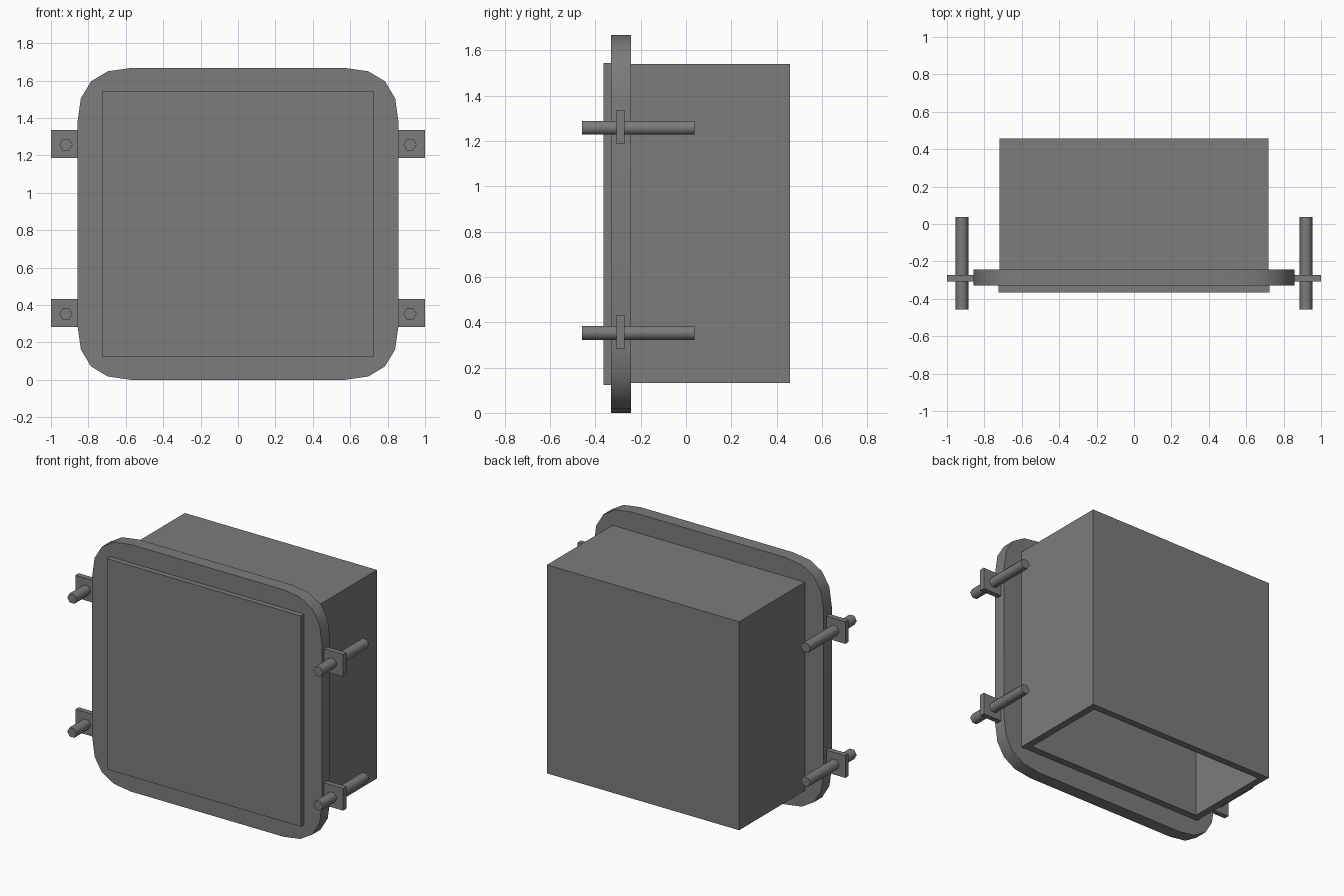
import bpy
import bmesh
import math

cube = bpy.data.objects.get("Cube")
if cube:
    bpy.data.objects.remove(cube, do_unlink=True)

grey = bpy.data.materials.new("mid grey")
grey.use_nodes = True
COLOUR = (0.2, 0.2, 0.2, 1)
grey.diffuse_color = COLOUR
grey.node_tree.nodes["Principled BSDF"].inputs["Base Color"].default_value = COLOUR


def finish(name, bm, smooth=None):
    bmesh.ops.recalc_face_normals(bm, faces=bm.faces)
    mesh = bpy.data.meshes.new(name)
    bm.to_mesh(mesh)
    bm.free()
    mesh.materials.append(grey)
    obj = bpy.data.objects.new(name, mesh)
    bpy.context.collection.objects.link(obj)
    if smooth:
        bpy.ops.object.select_all(action='DESELECT')
        obj.select_set(True)
        bpy.context.view_layer.objects.active = obj
        bpy.ops.object.shade_smooth_by_angle(angle=math.radians(smooth))
    return obj


def prism(name, outline, y0, y1, smooth=None):
    """Extrude an (x, z) outline from y0 to y1."""
    bm = bmesh.new()
    face = bm.faces.new([bm.verts.new((x, y0, z)) for x, z in outline])
    new = bmesh.ops.extrude_face_region(bm, geom=[face])["geom"]
    verts = [v for v in new if isinstance(v, bmesh.types.BMVert)]
    bmesh.ops.translate(bm, vec=(0, y1 - y0, 0), verts=verts)
    return finish(name, bm, smooth)


def rect(x0, x1, z0, z1):
    return [(x0, z0), (x1, z0), (x1, z1), (x0, z1)]


# Rounded flange: each corner is a quadratic curve in four steps
W, H, R, STEPS = 0.858, 1.668, 0.288, 4
outline = []
for sx, sz in ((1, 1), (-1, 1), (-1, -1), (1, -1)):
    corner = []
    for i in range(STEPS + 1):
        t = i / STEPS
        corner.append((sx * (W - R * t * t),
                       H / 2 + sz * (H / 2 - R * (1 - t) ** 2)))
    outline += corner if sx * sz > 0 else corner[::-1]
prism("flange", outline, -0.33, -0.242, 35)

# Raised front panel
prism("front_panel", rect(-0.725, 0.725, 0.122, 1.545), -0.365, -0.33)

# Hollow housing, open at the bottom
WALL = 0.048
Y0, Y1, Z0, Z1 = -0.242, 0.458, 0.132, 1.54
bm = bmesh.new()
bmesh.ops.create_cube(bm, size=1)
for v in bm.verts:
    v.co.x *= 1.436
    v.co.y = (Y0 + Y1) / 2 + v.co.y * (Y1 - Y0)
    v.co.z = (Z0 + Z1) / 2 + v.co.z * (Z1 - Z0)
bm.normal_update()
bottom = min(bm.faces, key=lambda f: f.calc_center_median().z)
bmesh.ops.inset_region(bm, faces=[bottom], thickness=WALL, use_even_offset=True)
new = bmesh.ops.extrude_face_region(bm, geom=[bottom])["geom"]
if bottom.is_valid:
    bmesh.ops.delete(bm, geom=[bottom], context='FACES_ONLY')
bmesh.ops.translate(bm, vec=(0, 0, Z1 - Z0 - WALL),
                    verts=[v for v in new if isinstance(v, bmesh.types.BMVert)])
finish("housing", bm)

# Side lugs with hexagonal clamp rods
ROD_R = 0.035
for side, sx in (("left", 1), ("right", -1)):
    for level, z in (("upper", 1.262), ("lower", 0.357)):
        xs = sorted((sx * 0.85, sx))
        prism(f"{level}_{side}_lug", rect(*xs, z - 0.075, z + 0.075), -0.307, -0.272)
        hexagon = [(sx * 0.92 + ROD_R * math.cos(k * math.pi / 3),
                    z - 0.004 + ROD_R * math.sin(k * math.pi / 3)) for k in range(6)]
        prism(f"{level}_{side}_rod", hexagon, -0.458, 0.037, 65)
